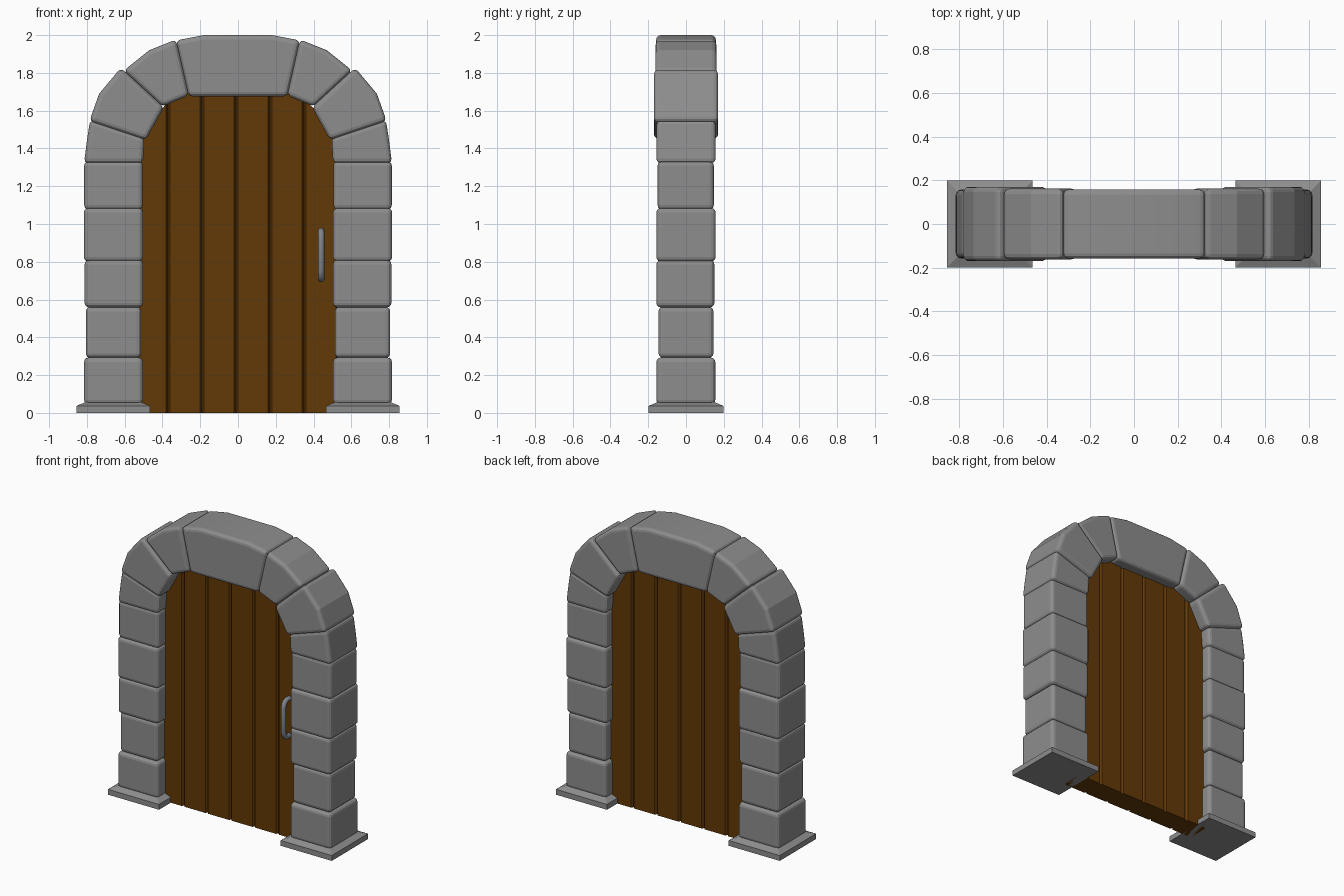
import bpy, bmesh, math

if "Cube" in bpy.data.objects:
    bpy.data.objects.remove(bpy.data.objects["Cube"])


def material(name, rgb):
    m = bpy.data.materials.new(name)
    m.diffuse_color = (*rgb, 1)
    m.use_nodes = True
    m.node_tree.nodes["Principled BSDF"].inputs["Base Color"].default_value = m.diffuse_color
    return m


STONE = material("grey stone", (0.27, 0.27, 0.27))
WOOD = material("brown wood", (0.127, 0.041, 0.002))
METAL = material("handle metal", (0.21, 0.23, 0.25))


def finish(name, bm, mat, bevel=0.0, angle=40):
    bmesh.ops.recalc_face_normals(bm, faces=bm.faces)
    me = bpy.data.meshes.new(name)
    bm.to_mesh(me)
    bm.free()
    ob = bpy.data.objects.new(name, me)
    bpy.context.collection.objects.link(ob)
    me.materials.append(mat)
    bpy.context.view_layer.objects.active = ob
    ob.select_set(True)
    if bevel:
        mod = ob.modifiers.new("bevel", 'BEVEL')
        mod.width = bevel
        mod.segments = 3
        mod.limit_method = 'ANGLE'
        mod.angle_limit = math.radians(38)
        bpy.ops.object.modifier_apply(modifier=mod.name)
    bpy.ops.object.shade_smooth_by_angle(angle=math.radians(angle))
    ob.select_set(False)
    return ob


def stone(name, outline, y0, y1):
    """Front outline (x, z) extruded from y0 to y1 with rounded edges."""
    bm = bmesh.new()
    a = [bm.verts.new((x, y0, z)) for x, z in outline]
    b = [bm.verts.new((x, y1, z)) for x, z in outline]
    n = len(a)
    bm.faces.new(a)
    bm.faces.new(b[::-1])
    for i in range(n):
        j = (i + 1) % n
        bm.faces.new((a[i], a[j], b[j], b[i]))
    return finish(name, bm, STONE, 0.024, 12)


# pillar blocks: z0, z1, inner x, outer x, front y, back y
blocks = [
    (0.045, 0.293, 0.503, 0.815, -0.157, 0.155),
    (0.291, 0.562, 0.513, 0.805, -0.145, 0.145),
    (0.558, 0.81, 0.503, 0.812, -0.157, 0.150),
    (0.801, 1.085, 0.503, 0.816, -0.157, 0.157),
    (1.076, 1.334, 0.505, 0.814, -0.150, 0.147),
]
# arch stones as left-hand outlines
arch = [
    ([(-0.815, 1.322), (-0.80, 1.44), (-0.783, 1.552), (-0.495, 1.457), (-0.503, 1.322)], 0.157),
    ([(-0.787, 1.545), (-0.735, 1.69), (-0.62, 1.827), (-0.392, 1.618), (-0.487, 1.445)], 0.17),
    ([(-0.605, 1.812), (-0.47, 1.92), (-0.328, 1.977), (-0.26, 1.68), (-0.40, 1.622)], 0.162),
]
for side, s in (("left", 1), ("right", -1)):
    for i, (z0, z1, xi, xo, y0, y1) in enumerate(blocks):
        stone(f"{side}_pillar_block_{i+1}",
              [(-s * xo, z0), (-s * xi, z0), (-s * xi, z1), (-s * xo, z1)], y0, y1)
    for i, (pts, d) in enumerate(arch):
        stone(f"{side}_arch_stone_{i+1}", [(s * x, z) for x, z in pts], -d, d)

    # foot slab with a gently sloped top
    bm = bmesh.new()
    rings = []
    for hx, hy, z in ((0.195, 0.198, 0), (0.195, 0.198, 0.037), (0.14, 0.143, 0.06)):
        rings.append([bm.verts.new((-s * 0.66 + u * hx, v * hy, z))
                      for u, v in ((-1, -1), (1, -1), (1, 1), (-1, 1))])
    bm.faces.new(rings[0])
    bm.faces.new(rings[-1])
    for lo, hi in zip(rings, rings[1:]):
        for i in range(4):
            j = (i + 1) % 4
            bm.faces.new((lo[i], lo[j], hi[j], hi[i]))
    finish(f"{side}_foot_slab", bm, STONE, 0, 10)

# keystone
stone("keystone", [(-0.328, 1.972), (-0.18, 2.0), (0.18, 2.0), (0.328, 1.972),
                   (0.262, 1.675), (-0.262, 1.675)], -0.158, 0.158)

# door planks, topped to follow the arch
TOP = [(0, 1.70), (0.27, 1.70), (0.39, 1.63), (0.46, 1.53), (0.52, 1.42), (0.6, 1.30)]
FRONT, BACK = -0.07, 0.085


def top_z(x):
    x = abs(x)
    for (xa, za), (xb, zb) in zip(TOP, TOP[1:]):
        if x <= xb:
            return za + (zb - za) * (x - xa) / (xb - xa)
    return TOP[-1][1]


edges = [-0.535, -0.37, -0.19, -0.01, 0.169, 0.35, 0.53]
for k, (xa, xb) in enumerate(zip(edges, edges[1:])):
    bm = bmesh.new()
    w = xb - xa
    xs = [(xa, 0.022), (xa + 0.004, 0.009), (xa + 0.011, 0)]
    xs += [(xa + w * t, 0) for t in (0.3, 0.5, 0.7)]
    xs += [(xb - 0.011, 0), (xb - 0.004, 0.009), (xb, 0.022)]
    cols = [[bm.verts.new(p) for p in ((x, FRONT + d, 0), (x, BACK - d, 0),
                                       (x, BACK - d, top_z(x)), (x, FRONT + d, top_z(x)))]
            for x, d in xs]
    bm.faces.new(cols[0])
    bm.faces.new(cols[-1])
    for p, q in zip(cols, cols[1:]):
        for i in range(4):
            j = (i + 1) % 4
            bm.faces.new((p[i], p[j], q[j], q[i]))
    finish(f"door_plank_{k+1}", bm, WOOD, 0, 25)

# door handle: swept tube on the front
path = [(-0.05, 0.71), (-0.10, 0.708), (-0.122, 0.722), (-0.132, 0.75),
        (-0.132, 0.92), (-0.122, 0.95), (-0.10, 0.964), (-0.05, 0.962)]
cu = bpy.data.curves.new("door_handle", 'CURVE')
cu.dimensions = '3D'
cu.bevel_depth = 0.017
cu.bevel_resolution = 3
cu.use_fill_caps = True
sp = cu.splines.new('POLY')
sp.points.add(len(path) - 1)
for p, (y, z) in zip(sp.points, path):
    p.co = (0.44, y, z, 1)
cu.materials.append(METAL)
handle = bpy.data.objects.new("door_handle", cu)
bpy.context.collection.objects.link(handle)
